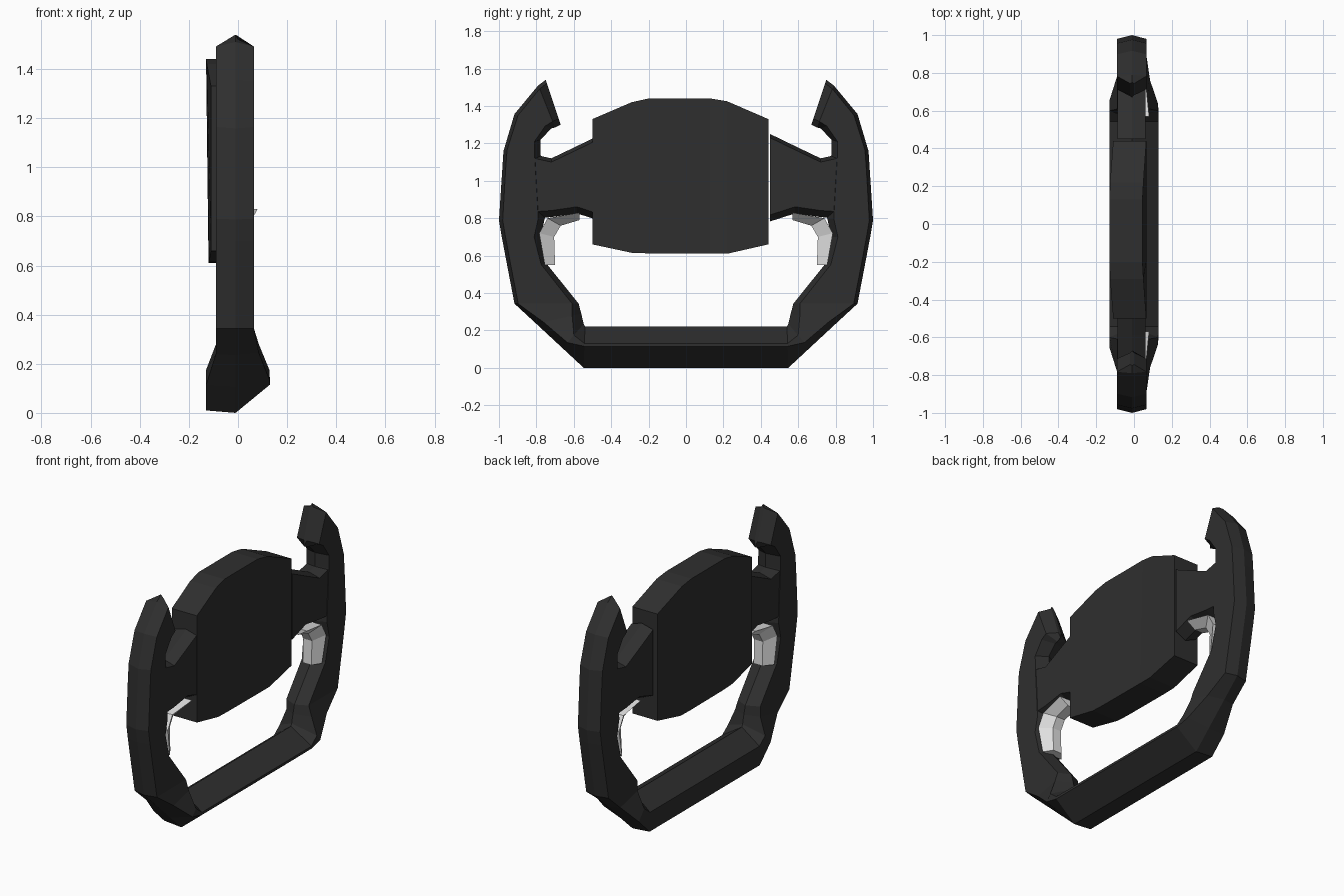
import bpy, bmesh
from mathutils import Vector

if "Cube" in bpy.data.objects:
    bpy.data.objects.remove(bpy.data.objects["Cube"])

def material(name, v):
    m = bpy.data.materials.new(name)
    m.diffuse_color = (v, v, v, 1)
    m.use_nodes = True
    m.node_tree.nodes["Principled BSDF"].inputs["Base Color"].default_value = m.diffuse_color
    return m

BLACK = material("matte black", 0.028)
SILVER = material("light grey", 0.75)

def loft(name, sections, mat):
    """Skin a list of equal-length point rings, capping both ends."""
    bm = bmesh.new()
    rings = [[bm.verts.new(p) for p in s] for s in sections]
    n = len(rings[0])
    for a, b in zip(rings, rings[1:]):
        for i in range(n):
            j = (i + 1) % n
            bm.faces.new((a[i], a[j], b[j], b[i]))
    bm.faces.new(rings[0])
    bm.faces.new(rings[-1])
    bmesh.ops.recalc_face_normals(bm, faces=bm.faces)
    me = bpy.data.meshes.new(name)
    bm.to_mesh(me)
    bm.free()
    me.materials.append(mat)
    ob = bpy.data.objects.new(name, me)
    bpy.context.collection.objects.link(ob)
    return ob

def hexagon(yo, zo, yi, zi, xp=0.065, xm=-0.09, ins=(0.02, 0.035, 0.035, 0.02)):
    """Six-sided section with ridges on the outer and inner edges."""
    o, i = Vector((0, yo, zo)), Vector((0, yi, zi))
    d = (i - o).normalized()
    X = Vector((1, 0, 0))
    return [o - X * 0.01, o + d * ins[0] + X * xp, i - d * ins[1] + X * xp,
            i - X * 0.01, i - d * ins[2] + X * xm, o + d * ins[3] + X * xm]

def flip(section):
    return [Vector((p[0], -p[1], p[2])) for p in section]

# Rim: one sweep from the right horn, through the bottom bar, to the left horn
half = [
    hexagon(0.75, 1.54, 0.67, 1.30, 0.0, -0.02),
    hexagon(0.79, 1.51, 0.70, 1.285),
    hexagon(0.917, 1.357, 0.72, 1.28),
    hexagon(0.976, 1.158, 0.777, 1.22),
    hexagon(0.983, 1.05, 0.777, 1.142),
    hexagon(1.0, 0.788, 0.755, 0.80),
    hexagon(0.985, 0.70, 0.777, 0.70),
    hexagon(0.96, 0.568, 0.74, 0.55),
    hexagon(0.917, 0.343, 0.574, 0.343),
    hexagon(0.80, 0.235, 0.56, 0.29, 0.085, -0.09, (0.04, 0.05, 0.05, 0.02)),
    hexagon(0.66, 0.105, 0.547, 0.235, 0.128, -0.13, (0.04, 0.08, 0.08, 0.01)),
    hexagon(0.547, 0.0, 0.54, 0.22, 0.13, -0.13, (0.115, 0.09, 0.09, 0.01)),
]
loft("rim", half + [flip(s) for s in reversed(half)], BLACK)

# Spokes joining rim and centre panel, and pale thumb grips under them
spoke = [hexagon(y, zt, y, zb, 0.062, -0.087) for y, zt, zb in
         ((0.45, 1.25, 0.783), (0.584, 1.185, 0.826), (0.72, 1.12, 0.806), (0.81, 1.14, 0.80))]
grip = []
for yp, zp, yq, zq, x in ((0.57, 0.83, 0.57, 0.79, 0.08), (0.74, 0.80, 0.67, 0.76, 0.063),
                          (0.785, 0.72, 0.705, 0.70, 0.063), (0.755, 0.55, 0.70, 0.55, 0.055)):
    grip.append([Vector(p) for p in ((x, yp, zp), (0.02, yq, zq), (-0.04, yq, zq), (-0.085, yp, zp))])
for side, f in (("right", lambda s: s), ("left", flip)):
    loft(side + "_spoke", [f(s) for s in spoke], BLACK)
    loft(side + "_thumb_grip", [f(s) for s in grip], SILVER)

# Centre panel: columns of (y, top z, bottom z, front top x, back top x, back bottom x)
panel = []
for y, zt, zb, xf, xt, xb in ((-0.50, 1.33, 0.66, 0.065, -0.11, -0.11),
                              (-0.29, 1.42, 0.615, 0.05, -0.127, -0.118),
                              (-0.20, 1.44, 0.612, 0.045, -0.13, -0.12),
                              (0.13, 1.44, 0.61, 0.045, -0.13, -0.12),
                              (0.22, 1.425, 0.61, 0.05, -0.127, -0.118),
                              (0.44, 1.33, 0.66, 0.065, -0.11, -0.11)):
    panel.append([Vector(p) for p in ((xf, y, zt), (0.065, y, zb), (xb, y, zb), (xt, y, zt))])
loft("centre_panel", panel, BLACK)
